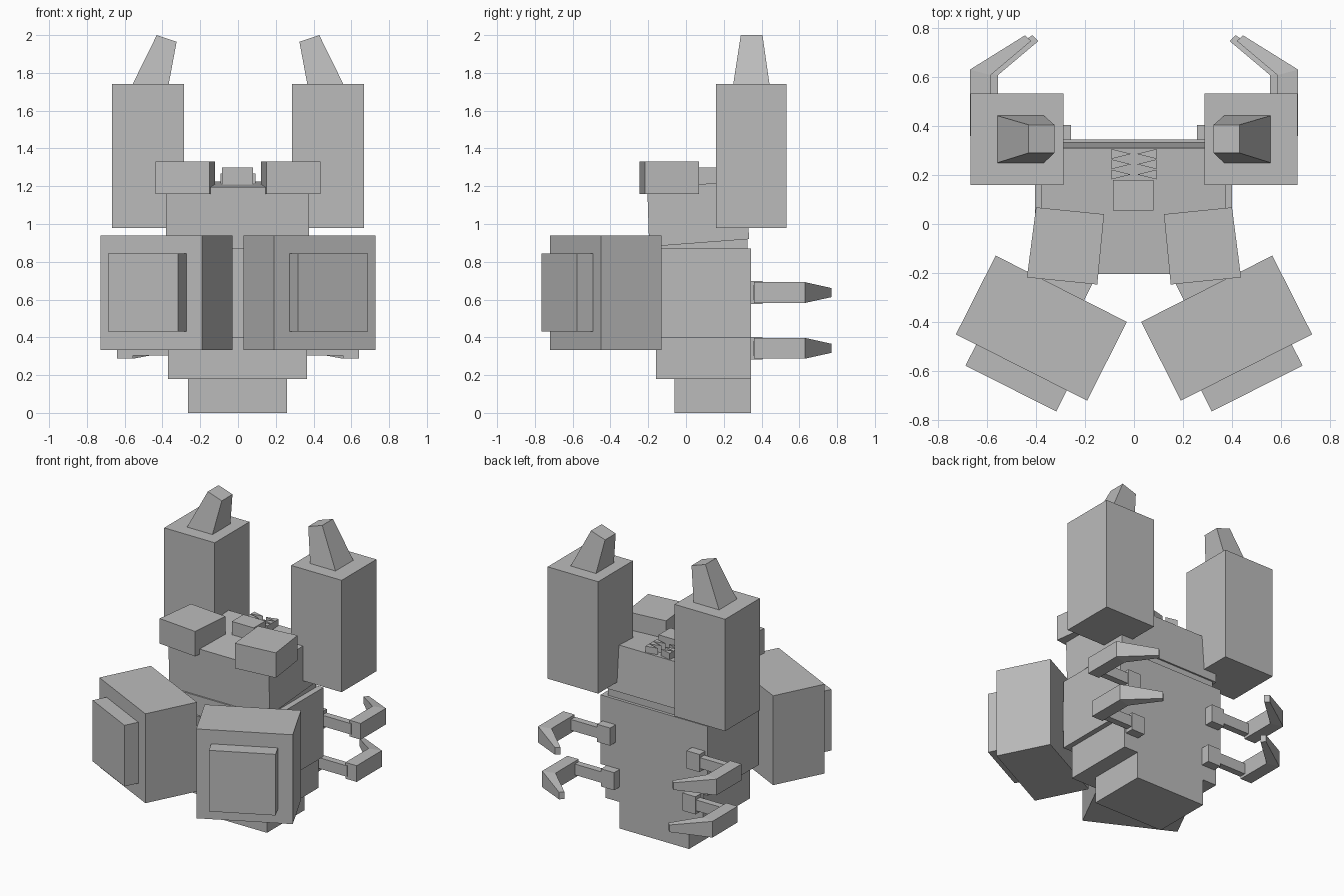
import bpy, bmesh, math
from mathutils import Vector

cube = bpy.data.objects.get("Cube")
if cube:
    bpy.data.objects.remove(cube, do_unlink=True)

grey = bpy.data.materials.new("plain_grey")
grey.use_nodes = True
GREY = (0.5, 0.5, 0.5, 1)
grey.diffuse_color = GREY
grey.node_tree.nodes["Principled BSDF"].inputs["Base Color"].default_value = GREY


def loft(name, lower, upper, side=1):
    """Solid between two matching point loops; side=-1 mirrors it in x."""
    bm = bmesh.new()
    a, b = [[bm.verts.new((p[0] * side, p[1], p[2])) for p in loop] for loop in (lower, upper)]
    bm.faces.new(a)
    bm.faces.new(b)
    n = len(a)
    for i in range(n):
        j = (i + 1) % n
        bm.faces.new((a[i], a[j], b[j], b[i]))
    bmesh.ops.recalc_face_normals(bm, faces=bm.faces)
    mesh = bpy.data.meshes.new(name)
    bm.to_mesh(mesh)
    bm.free()
    mesh.materials.append(grey)
    obj = bpy.data.objects.new(name, mesh)
    bpy.context.collection.objects.link(obj)
    return obj


def prism(name, outline, z0, z1, side=1):
    return loft(name, [(x, y, z0) for x, y in outline], [(x, y, z1) for x, y in outline], side)


def rect(x0, x1, y0, y1):
    return [(x0, y0), (x1, y0), (x1, y1), (x0, y1)]


def box(name, x0, x1, y0, y1, z0, z1, side=1):
    return prism(name, rect(x0, x1, y0, y1), z0, z1, side)


def turned(cx, cy, width, depth, degrees):
    """Rectangle about a centre, turned in plan."""
    t = math.radians(degrees)
    u, v = Vector((math.cos(t), math.sin(t))), Vector((-math.sin(t), math.cos(t)))
    c = Vector((cx, cy))
    return [tuple(c + u * x + v * y) for x, y in rect(-width / 2, width / 2, -depth / 2, depth / 2)]


# Stacked body
box("base", -0.265, 0.26, -0.06, 0.345, 0, 0.18)
box("lower_body", -0.37, 0.365, -0.16, 0.345, 0.18, 0.4)
box("body", -0.405, 0.4, -0.2, 0.345, 0.4, 0.87)
box("neck", -0.36, 0.36, -0.19, 0.325, 0.86, 0.94)

# Slightly tilted head
loft("head",
     [(-0.38, -0.195, 0.88), (0.375, -0.195, 0.88), (0.375, 0.335, 0.92), (-0.38, 0.335, 0.92)],
     [(-0.38, -0.205, 1.195), (0.375, -0.205, 1.195), (0.375, 0.31, 1.225), (-0.38, 0.31, 1.225)])
box("crest", -0.085, 0.08, 0.055, 0.18, 1.2, 1.3)

for side, label in ((1, "left"), (-1, "right")):
    # Back tower and its leaning horn
    box(label + "_tower", 0.287, 0.667, 0.16, 0.533, 0.98, 1.74, side)
    top = [(x, y, 1.965 if x < 0.4 else 2.0) for x, y in rect(0.325, 0.43, 0.29, 0.405)]
    loft(label + "_horn", [(x, y, 1.74) for x, y in rect(0.367, 0.558, 0.25, 0.442)], top, side)

    # Brow block
    prism(label + "_brow", [(0.15, -0.247), (0.437, -0.218), (0.4, 0.068), (0.122, 0.04)],
          1.16, 1.33, side)

    # Arm, fist and fist plate share one angle
    prism(label + "_arm", turned(0.26, -0.19, 0.21, 0.2, 26.8), 0.53, 0.74, side)
    prism(label + "_fist", turned(0.378, -0.425, 0.6, 0.36, 26.8), 0.333, 0.94, side)
    prism(label + "_fist_plate", turned(0.48, -0.627, 0.415, 0.1, 26.8), 0.43, 0.845, side)

    # Jagged teeth behind the crest
    for i in range(3):
        y = 0.182 + 0.042 * i
        prism(f"{label}_tooth_{i}", [(0.092, y), (0.012, y + 0.02), (0.092, y + 0.04)],
              1.2, 1.268, side)

    # Two clawed legs on the back
    for level, dx, z in (("upper", 0.0, 0.637), ("lower", -0.03, 0.342)):
        name = f"{label}_{level}_"
        box(name + "hip", 0.287 + dx, 0.385 + dx, 0.34, 0.405, z - 0.06, z + 0.06, side)
        box(name + "leg_bar", 0.38 + dx, 0.6 + dx, 0.355, 0.4, z - 0.037, z + 0.037, side)
        shin = [(0.585 + dx, 0.36), (0.67 + dx, 0.36), (0.67 + dx, 0.63), (0.585 + dx, 0.608)]
        prism(name + "shin", shin, z - 0.055, z + 0.055, side)

        def end(x0, y0, x1, y1, h):
            return [(x0 + dx, y0, z - h), (x1 + dx, y1, z - h), (x1 + dx, y1, z + h), (x0 + dx, y0, z + h)]

        loft(name + "claw", end(0.67, 0.63, 0.585, 0.608, 0.055),
             end(0.445, 0.77, 0.42, 0.747, 0.024), side)
